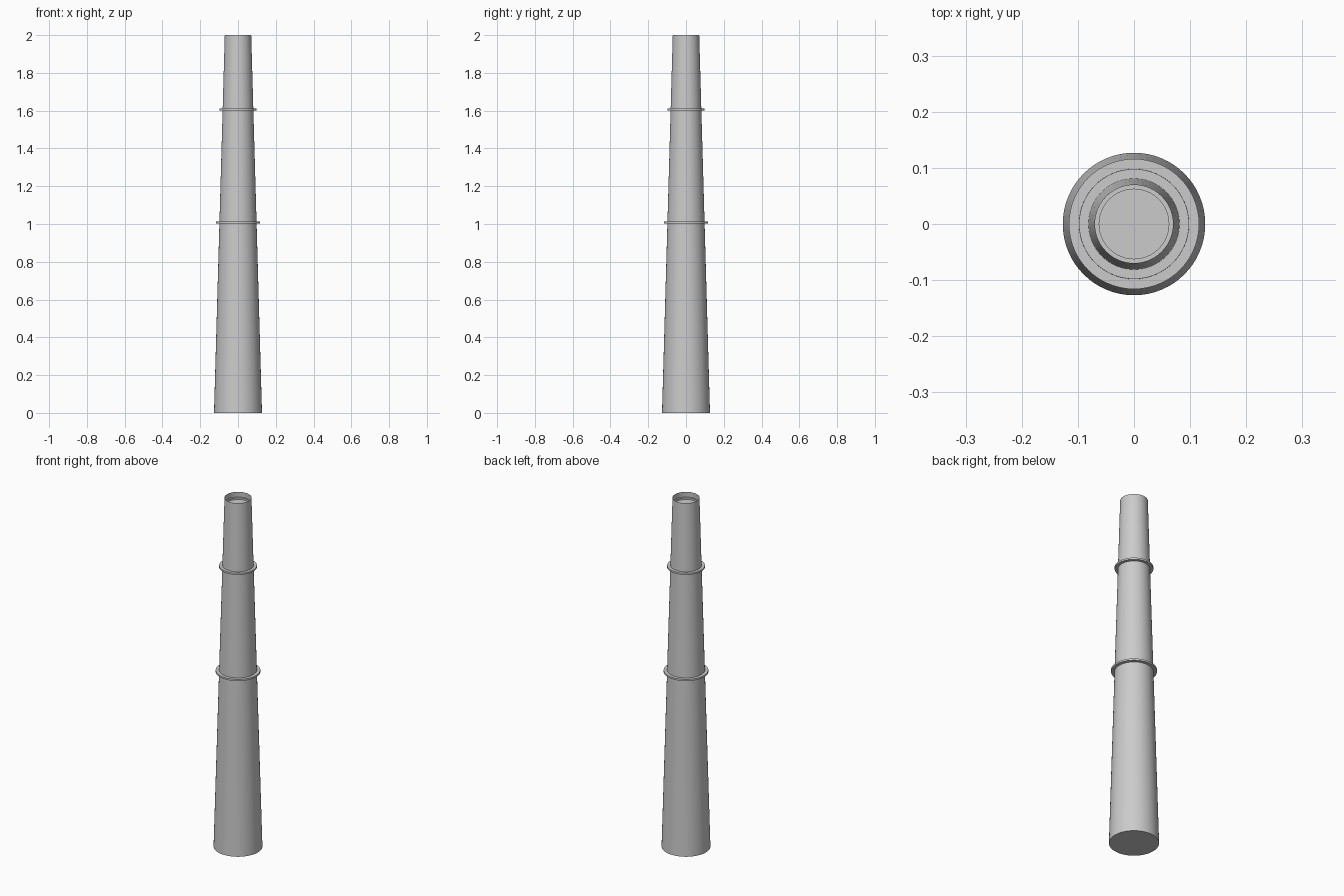
import bpy, bmesh, math

if "Cube" in bpy.data.objects:
    bpy.data.objects.remove(bpy.data.objects["Cube"])


def lathe(name, profile, segments=64, closed=False):
    """Revolve (radius, z) points round the z axis; zero radius makes a pole."""
    bm = bmesh.new()
    verts = [bm.verts.new((r, 0, z)) for r, z in profile]
    pairs = list(zip(verts, verts[1:]))
    if closed:
        pairs.append((verts[-1], verts[0]))
    edges = [bm.edges.new(p) for p in pairs]
    bmesh.ops.spin(bm, geom=verts + edges, cent=(0, 0, 0), axis=(0, 0, 1),
                   angle=2 * math.pi, steps=segments, use_merge=True)
    bmesh.ops.remove_doubles(bm, verts=bm.verts, dist=1e-5)
    bmesh.ops.recalc_face_normals(bm, faces=bm.faces)
    mesh = bpy.data.meshes.new(name)
    bm.to_mesh(mesh)
    bm.free()
    obj = bpy.data.objects.new(name, mesh)
    bpy.context.collection.objects.link(obj)
    bpy.ops.object.select_all(action='DESELECT')
    obj.select_set(True)
    bpy.context.view_layer.objects.active = obj
    bpy.ops.object.shade_smooth_by_angle(angle=math.radians(30))
    return obj


# tapered shaft with a shallow recessed mouth
lathe("chimney_shaft", [(0, 0), (0.127, 0), (0.07, 2), (0.0695, 2),
                        (0.0705, 1.97), (0.062, 1.97), (0.062, 1.96), (0, 1.96)])

# thin flat bands round the shaft
for name, z, inner, outer in (("lower_band", 1.007, 0.097, 0.116),
                              ("upper_band", 1.607, 0.080, 0.098)):
    h = 0.005
    lathe(name, [(inner, z - h), (outer, z - h), (outer, z + h), (inner, z + h)],
          closed=True)
